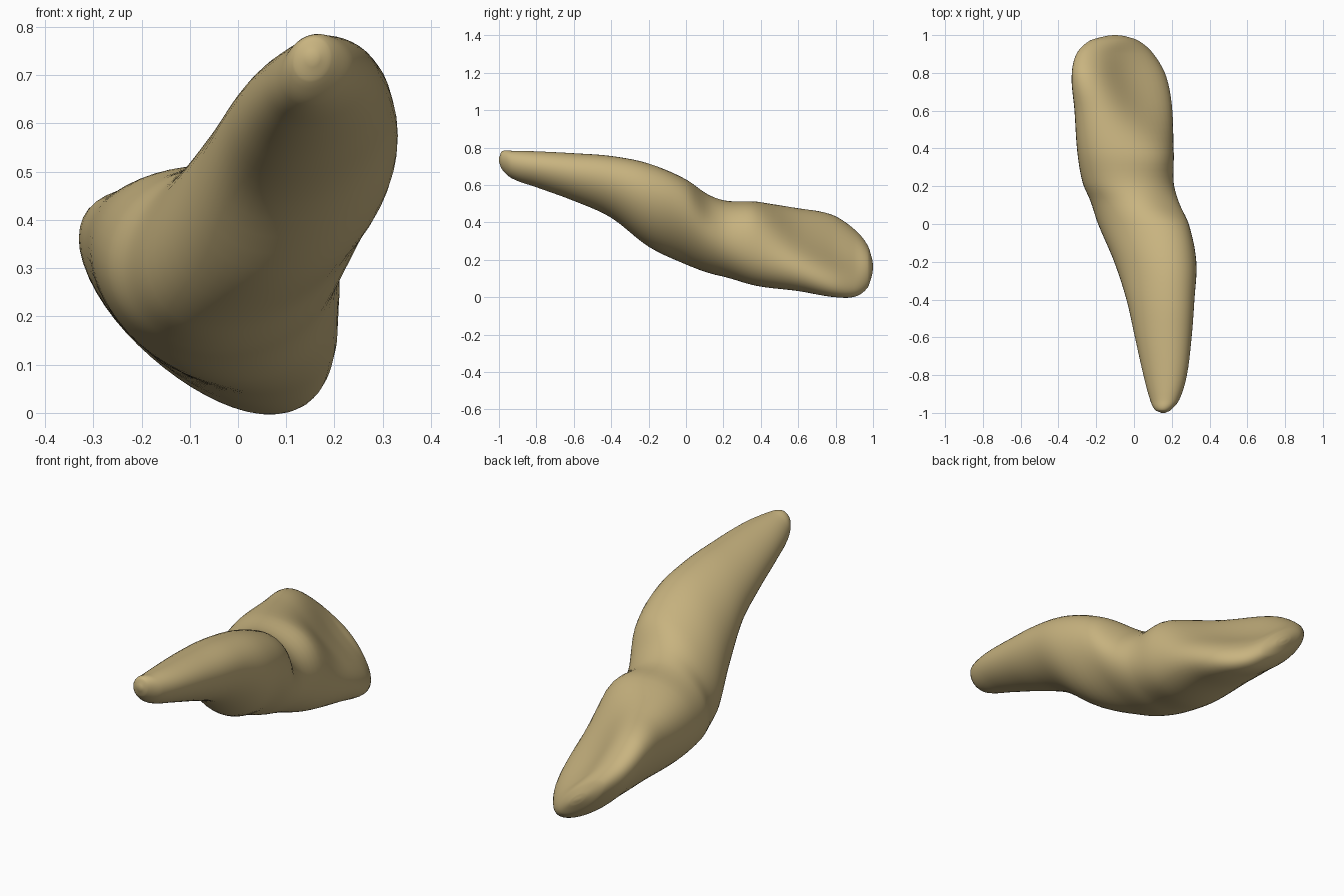
import bpy, bmesh, math

if "Cube" in bpy.data.objects:
    bpy.data.objects.remove(bpy.data.objects["Cube"])

# Cross-sections along the tooth: y, xmin, xmax, zmin, zmax, skew, hollow
SECTIONS = [
    (-1.0, 0.145, 0.165, 0.725, 0.745, 0.0, 0.0),
    (-0.985, 0.112, 0.195, 0.685, 0.780, 0.1, 0.0),
    (-0.93, 0.085, 0.240, 0.635, 0.783, 0.15, 0.0),
    (-0.80, 0.050, 0.280, 0.588, 0.780, 0.18, 0.0),
    (-0.60, 0.005, 0.305, 0.515, 0.770, 0.2, 0.0),
    (-0.40, -0.040, 0.320, 0.425, 0.755, 0.25, 0.0),
    (-0.20, -0.105, 0.330, 0.270, 0.715, 0.30, 0.0),
    (0.00, -0.190, 0.290, 0.175, 0.630, 0.36, 0.0),
    (0.12, -0.230, 0.243, 0.130, 0.555, 0.2, 0.02),
    (0.22, -0.272, 0.210, 0.105, 0.515, 0.0, 0.0),
    (0.38, -0.300, 0.205, 0.060, 0.505, -0.22, -0.025),
    (0.60, -0.315, 0.208, 0.033, 0.480, -0.42, 0.04),
    (0.78, -0.330, 0.175, 0.002, 0.445, -0.62, 0.055),
    (0.90, -0.305, 0.105, 0.002, 0.365, -0.72, 0.03),
    (0.97, -0.235, 0.025, 0.050, 0.280, -0.8, 0.0),
    (0.995, -0.150, -0.050, 0.120, 0.205, -0.8, 0.0),
    (1.0, -0.110, -0.090, 0.155, 0.170, -0.8, 0.0),
]
SIDES, STEPS = 48, 5


def blend(p0, p1, p2, p3, t):
    """Hermite curve through p1 and p2, allowing for uneven y spacing."""
    h = p2[0] - p1[0]
    out = [p1[0] + h * t]
    for k in range(1, 7):
        m1 = (p2[k] - p0[k]) / (p2[0] - p0[0]) * h
        m2 = (p3[k] - p1[k]) / (p3[0] - p1[0]) * h
        out.append((2*t**3 - 3*t**2 + 1) * p1[k] + (t**3 - 2*t**2 + t) * m1
                   + (3*t**2 - 2*t**3) * p2[k] + (t**3 - t**2) * m2)
    return out


def ring(bm, s):
    """Skewed ellipse, hollowed (or swollen) on the upper right inner face."""
    y, x0, x1, z0, z1, skew, hollow = s
    phi = math.asin(max(-0.95, min(0.95, skew)))
    verts = []
    for i in range(SIDES):
        t = 2 * math.pi * i / SIDES
        x = (x0 + x1) / 2 + (x1 - x0) / 2 * math.cos(t)
        z = (z0 + z1) / 2 + (z1 - z0) / 2 * math.sin(t + phi)
        d = (t - (math.pi / 4 - phi / 2) + math.pi) % (2 * math.pi) - math.pi
        push = hollow * math.exp(-(d / 0.7) ** 2)
        verts.append(bm.verts.new((x - push, y, z - push)))
    return verts


# Tooth: pointed root at the front, hollowed blade-like crown at the back
bm = bmesh.new()
rings = []
n = len(SECTIONS)
for i in range(n - 1):
    a, b = SECTIONS[max(i - 1, 0)], SECTIONS[min(i + 2, n - 1)]
    for j in range(STEPS):
        rings.append(ring(bm, blend(a, SECTIONS[i], SECTIONS[i + 1], b, j / STEPS)))
rings.append(ring(bm, SECTIONS[-1]))
for r, q in zip(rings, rings[1:]):
    for i in range(SIDES):
        k = (i + 1) % SIDES
        bm.faces.new((r[i], r[k], q[k], q[i]))
bm.faces.new(rings[0])
bm.faces.new(rings[-1])
bmesh.ops.recalc_face_normals(bm, faces=bm.faces)
for f in bm.faces:
    f.smooth = True
mesh = bpy.data.meshes.new("tooth")
bm.to_mesh(mesh)
bm.free()

bone = bpy.data.materials.new("bone tan")
bone.diffuse_color = (0.58, 0.455, 0.215, 1)
bone.use_nodes = True
bone.node_tree.nodes["Principled BSDF"].inputs["Base Color"].default_value = bone.diffuse_color
mesh.materials.append(bone)
tooth = bpy.data.objects.new("tooth", mesh)
bpy.context.collection.objects.link(tooth)
